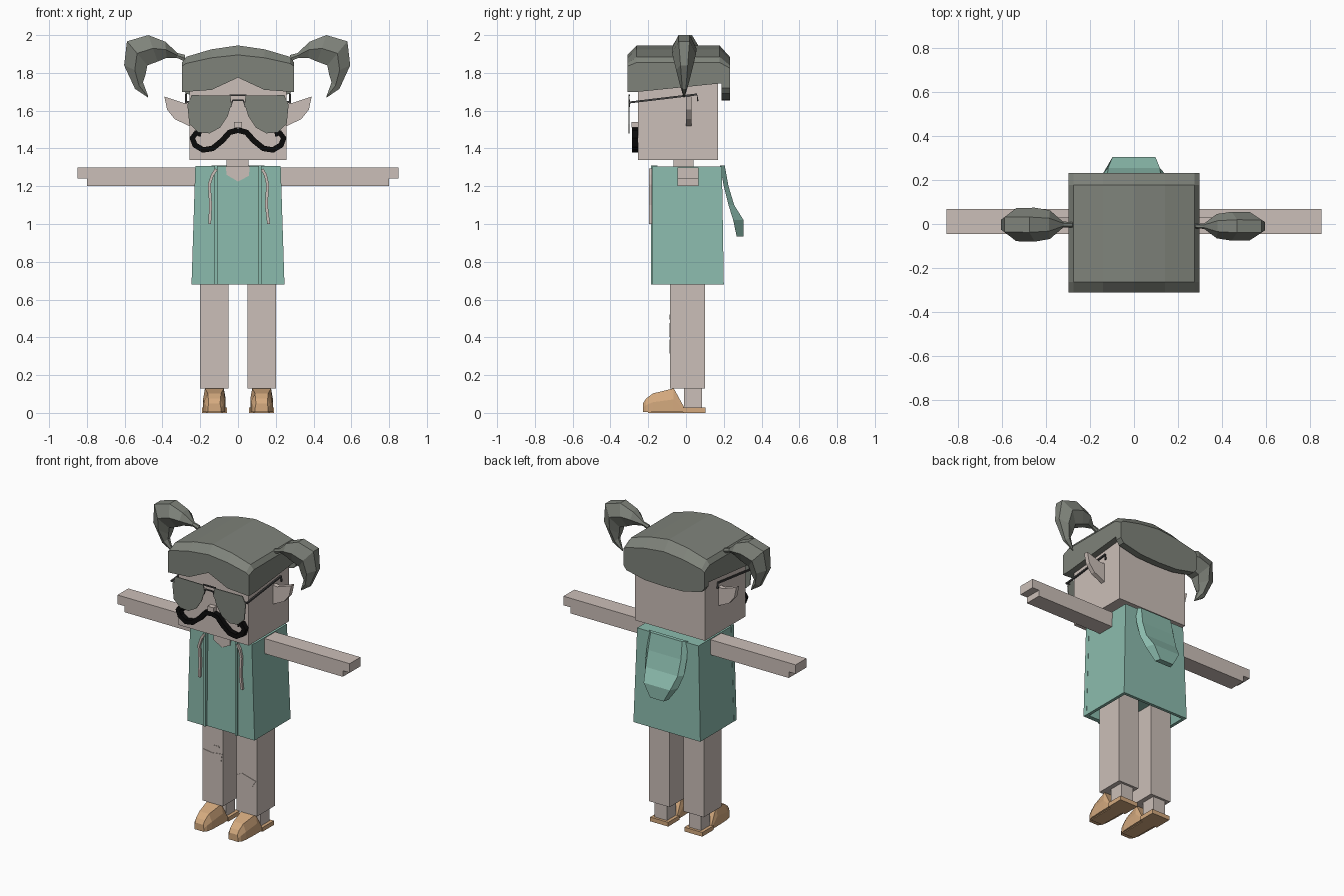
import bpy, bmesh
from mathutils import Vector

if "Cube" in bpy.data.objects:
    bpy.data.objects.remove(bpy.data.objects["Cube"])


def material(name, r, g, b):
    m = bpy.data.materials.new(name)
    m.use_nodes = True
    m.diffuse_color = (r, g, b, 1)
    m.node_tree.nodes["Principled BSDF"].inputs["Base Color"].default_value = (r, g, b, 1)
    return m


SKIN = material("pale_skin", .6, .52, .48)
TEAL = material("teal_cloth", .26, .5, .42)
GREY = material("grey_hair", .21, .225, .195)
TAN = material("tan_leather", .66, .4, .21)
BLACK = material("black", .003, .003, .003)
DARK = material("dark_frame", .06, .06, .06)


def loft(name, sections, mat, caps=True):
    """Join equal-length closed sections into a flat-shaded solid."""
    bm = bmesh.new()
    rings = [[bm.verts.new(p) for p in s] for s in sections]
    n = len(rings[0])
    for a, b in zip(rings, rings[1:]):
        for i in range(n):
            j = (i + 1) % n
            bm.faces.new((a[i], a[j], b[j], b[i]))
    if caps:
        bm.faces.new(rings[0])
        bm.faces.new(rings[-1])
    bmesh.ops.recalc_face_normals(bm, faces=bm.faces)
    me = bpy.data.meshes.new(name)
    bm.to_mesh(me)
    bm.free()
    me.materials.append(mat)
    ob = bpy.data.objects.new(name, me)
    bpy.context.collection.objects.link(ob)
    return ob


def rect(x0, x1, y0, y1, z):
    return [(x0, y0, z), (x1, y0, z), (x1, y1, z), (x0, y1, z)]


def box(name, x0, x1, y0, y1, z0, z1, mat):
    return loft(name, [rect(x0, x1, y0, y1, z0), rect(x0, x1, y0, y1, z1)], mat)


def plate(name, outline, y0, y1, mat, s=1):
    """Extrude an x-z outline from y0 to y1; s mirrors it."""
    return loft(name, [[(s * x, y, z) for x, z in outline] for y in (y0, y1)], mat)


def ribbon(name, path, width, lo, hi, mat, sideways=False):
    """Strip along a flat path; sideways paths run in y-z, others in x-z."""
    pts = [Vector(p) for p in path]
    sections = []
    for i, p in enumerate(pts):
        d = (pts[min(i + 1, len(pts) - 1)] - pts[max(i - 1, 0)]).normalized()
        off = Vector((-d.y, d.x)) * width / 2
        quad = [(p + off, lo), (p - off, lo), (p - off, hi), (p + off, hi)]
        sections.append([(h, q.x, q.y) if sideways else (q.x, h, q.y) for q, h in quad])
    return loft(name, sections, mat)


# Head, neck and nose
box("head", -.258, .256, -.254, .17, 1.34, 1.87, SKIN)
box("neck", -.06, .055, -.065, .04, 1.2, 1.36, SKIN)
box("nose", -.022, .022, -.288, -.25, 1.51, 1.54, SKIN)

# Jacket: tapered shell with a recessed underside
loft("jacket", [
    rect(-.2, .2, -.14, .165, .75),
    rect(-.225, .225, -.155, .18, .68),
    rect(-.245, .245, -.17, .2, .68),
    rect(-.225, .225, -.16, .19, 1.305)], TEAL)
for s, side in ((1, "left"), (-1, "right")):
    # Open front flaps with raised edge trims
    plate("jacket_flap_" + side,
          [(.11, .68), (.246, .68), (.226, 1.308), (.11, 1.308)], -.178, -.15, TEAL, s)
    plate("jacket_trim_" + side,
          [(.108, .68), (.124, .68), (.124, 1.31), (.108, 1.31)], -.186, -.15, TEAL, s)
plate("neck_opening", [(-.065, 1.306), (.062, 1.306), (.058, 1.255), (0, 1.225), (-.06, 1.26)],
      -.168, -.15, SKIN)

# Drawstrings
ribbon("drawstring_right", [(-.115, 1.29), (-.135, 1.26), (-.152, 1.21), (-.145, 1.1), (-.15, 1)],
       .015, -.195, -.18, SKIN)
ribbon("drawstring_left", [(.128, 1.29), (.145, 1.26), (.157, 1.21), (.15, 1.1), (.162, 1)],
       .015, -.195, -.18, SKIN)

# Hood hanging down the back
hood = [(1.31, .18, .205, .14), (1.2, .2, .225, .147), (1.1, .225, .255, .143),
        (1.02, .25, .305, .118), (.935, .268, .305, .06)]
loft("hood", [[(-w, yi, z), (-w * .82, yo, z), (w * .82, yo, z), (w, yi, z)]
              for z, yi, yo, w in hood], TEAL)

# Headwear: side profile lofted across the width, front raised and back dropped in the middle
half = [(0, 1.775, 1.895, 1.945, 1.655), (.14, 1.71, 1.88, 1.925, 1.66),
        (.275, 1.7, 1.85, 1.885, 1.69), (.297, 1.7, 1.835, 1.855, 1.72)]
stations = [(-x, *r) for x, *r in half[:0:-1]] + half
loft("hair_cap", [[(x, y, z) for y, z in (
    (-.31, low), (-.31, mid), (-.262, top), (.178, top), (.232, mid - .01),
    (.232, back), (.188, back), (.188, 1.745), (-.252, low))]
    for x, low, mid, top, back in stations], GREY)

# Pigtails: outer point, inner point and half width of each hexagonal section
tail = [(.28, 1.895, .28, 1.86, .012), (.32, 1.905, .325, 1.88, .014),
        (.385, 1.965, .378, 1.88, .065), (.475, 2, .425, 1.86, .077),
        (.588, 1.967, .48, 1.84, .075), (.603, 1.84, .49, 1.79, .05),
        (.545, 1.715, .503, 1.75, .025), (.477, 1.67, .475, 1.675, .004)]
for s, side, k, cy in ((1, "left", .85, -.01), (-1, "right", 1, -.003)):
    sections = []
    for ox, oz, ix, iz, w in tail:
        w *= k
        mx, mz = (ox + ix) / 2, (oz + iz) / 2
        ring = [(ox, -.45 * w, oz), (ox, .45 * w, oz), (mx, w, mz),
                (ix, .45 * w, iz), (ix, -.45 * w, iz), (mx, -w, mz)]
        sections.append([(s * x * (.985 if s > 0 else 1), y + cy, z) for x, y, z in ring])
    loft("pigtail_" + side, sections, GREY)

# Moustache half with a curled end
curl = [(0, 1.497), (.045, 1.485), (.085, 1.44), (.135, 1.4), (.185, 1.392),
        (.228, 1.418), (.242, 1.455), (.222, 1.482), (.195, 1.475)]
# Aviator lens outline
lens = [(.04, 1.68), (.245, 1.682), (.268, 1.63), (.258, 1.53), (.21, 1.485),
        (.15, 1.48), (.095, 1.51), (.055, 1.57), (.035, 1.635)]

for s, side in ((1, "left"), (-1, "right")):
    # Face parts
    ribbon("moustache_" + side, [(s * x, z) for x, z in curl], .03, -.287, -.254, BLACK)
    plate("lens_" + side, lens, -.304, -.298, GREY, s)
    temple = [(-.303, 1.643), (.058, 1.686), (.062, 1.65)]
    ribbon("glasses_arm_" + side, temple, .01, s * .27, s * .28, DARK, True)
    ribbon("glasses_hinge_" + side, [(s * .25, 1.645), (s * .28, 1.645)], .01, -.304, -.296, DARK)
    plate("ear_" + side, [(.25, 1.645), (.285, 1.64), (.39, 1.675), (.375, 1.605),
                          (.335, 1.555), (.25, 1.515)], 0, .03, SKIN, s)

    # Arm with a notched hand
    plate("arm_" + side, [(.2, 1.2), (.8, 1.2), (.8, 1.24), (.85, 1.24), (.85, 1.3), (.2, 1.3)],
          -.046, .067, SKIN, s)

    # Leg and ankle
    c = s * .125
    box("leg_" + side, c - .075, c + .075, -.085, .1, .13, .76, SKIN)
    box("ankle_" + side, c - .045, c + .045, -.01, .085, .02, .14, SKIN)

    # Shoe upper, sole and heel
    shoe = [(-.228, .034, .03, .05), (-.212, .045, .032, .075), (-.175, .056, .035, .103),
            (-.065, .06, .05, .13), (-.01, .06, .055, .03)]
    loft("shoe_" + side, [[(c - b, y, .005), (c + b, y, .005), (c + b, y, h * .55),
                           (c + t, y, h), (c - t, y, h), (c - b, y, h * .55)]
                          for y, b, t, h in shoe], TAN)
    box("shoe_heel_" + side, c - .066, c + .066, -.015, .102, 0, .028, TAN)
    plate("shoe_sole_" + side, [(.08, 0), (.17, 0), (.17, .008), (.08, .008)], -.2, 0, TAN, s)

# Glasses bridge
ribbon("glasses_bridge", [(-.045, 1.682), (.045, 1.682)], .008, -.304, -.296, DARK)
ribbon("glasses_lower_bridge", [(-.04, 1.62), (-.028, 1.655), (.028, 1.655), (.04, 1.62)],
       .008, -.304, -.296, DARK)

# Knee patches
plate("knee_patch_right", [(-.195, .475), (-.13, .465), (-.055, .475), (-.065, .41), (-.165, .402)],
      -.088, -.08, SKIN)
plate("knee_scrap_right", [(-.14, .495), (-.08, .502), (-.075, .52), (-.12, .518)],
      -.088, -.08, SKIN)
plate("knee_patch_left", [(.055, .37), (.09, .388), (.19, .36), (.165, .315), (.085, .325)],
      -.088, -.08, SKIN)
